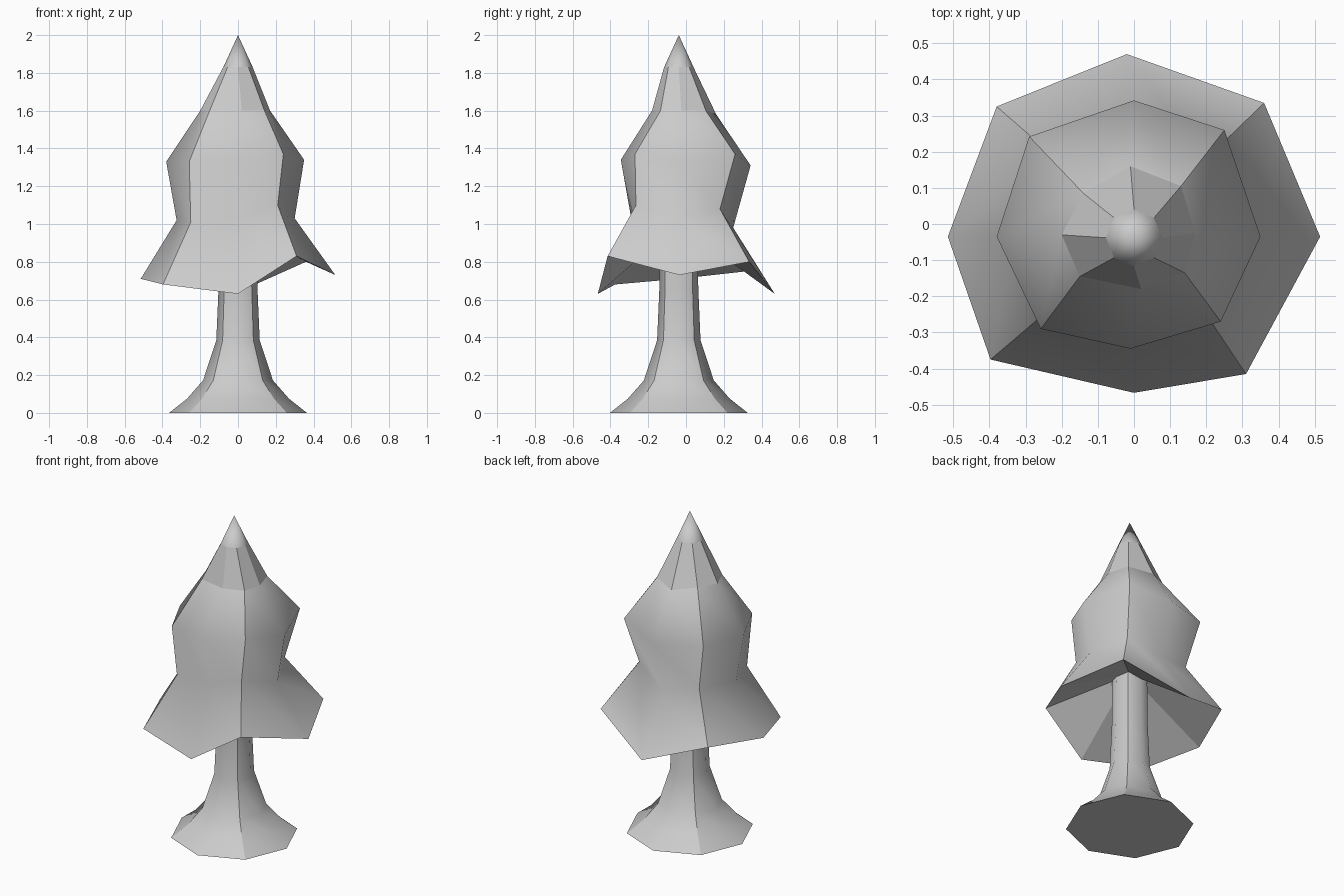
import bpy, bmesh, math

if "Cube" in bpy.data.objects:
    bpy.data.objects.remove(bpy.data.objects["Cube"])

CY = -0.038  # the tree's axis sits slightly forward of the origin


def octagon(r, z):
    """Eight points round the axis, starting at the back and going clockwise."""
    return [(r * math.sin(i * math.pi / 4), CY + r * math.cos(i * math.pi / 4), z)
            for i in range(8)]


def loft(name, rings, bottom=None, top=None, flat_segments=()):
    """Bridge rings into a skin creased along its four corners; close the ends
    with a fan to a point or a flat cap."""
    bm = bmesh.new()
    loops = [[bm.verts.new(p) for p in ring] for ring in rings]
    n = len(loops[0])
    for s, (a, b) in enumerate(zip(loops, loops[1:])):
        for i in range(n):
            j = (i + 1) % n
            f = bm.faces.new((a[i], a[j], b[j], b[i]))
            f.smooth = s not in flat_segments
        for i in range(1, n, 2):
            bm.edges.get((a[i], b[i])).smooth = False
    for loop, tip, smooth in ((loops[0], bottom, False), (loops[-1], top, True)):
        if tip is None:
            bm.faces.new(loop)
        else:
            t = bm.verts.new(tip)
            for i in range(n):
                bm.faces.new((loop[i], loop[(i + 1) % n], t)).smooth = smooth
        for i in range(n):
            bm.edges.get((loop[i], loop[(i + 1) % n])).smooth = False
    bmesh.ops.recalc_face_normals(bm, faces=bm.faces[:])
    mesh = bpy.data.meshes.new(name)
    bm.to_mesh(mesh)
    bm.free()
    ob = bpy.data.objects.new(name, mesh)
    bpy.context.collection.objects.link(ob)
    return ob


# Trunk flaring out to the roots
trunk_profile = [(0.365, 0), (0.27, 0.075), (0.185, 0.172), (0.115, 0.385), (0.103, 0.66), (0.10, 0.96)]
loft("trunk", [octagon(r, z) for r, z in trunk_profile])

# Foliage: irregular octagonal rings, from back clockwise
skirt = [(-0.02, 0.47, 0.63), (0.36, 0.335, 0.80), (0.515, -0.035, 0.73), (0.31, -0.415, 0.83),
         (0, -0.467, 0.63), (-0.397, -0.375, 0.68), (-0.515, -0.035, 0.71), (-0.38, 0.325, 0.75)]
waist = [(-0.01, 0.25, 0.98), (0.20, 0.18, 1.08), (0.30, -0.035, 1.03), (0.21, -0.265, 1.10),
         (0, -0.29, 1.03), (-0.25, -0.25, 1.01), (-0.325, -0.035, 1.02), (-0.225, 0.19, 1.03)]
belly = [(0, 0.342, 1.31), (0.25, 0.26, 1.37), (0.35, -0.035, 1.34), (0.24, -0.27, 1.37),
         (-0.01, -0.345, 1.34), (-0.258, -0.29, 1.33), (-0.38, -0.035, 1.33), (-0.29, 0.242, 1.33)]
shoulder = [(-0.01, 0.16, 1.58), (0.13, 0.105, 1.6), (0.17, -0.025, 1.6), (0.14, -0.135, 1.6),
            (0.02, -0.18, 1.6), (-0.15, -0.145, 1.6), (-0.20, -0.03, 1.6), (-0.14, 0.085, 1.6)]
# the underside rises as a faceted hollow towards the trunk
loft("foliage", [skirt, waist, belly, shoulder, octagon(0.078, 1.83)],
     bottom=(0, CY, 1.0), top=(0, CY, 2.0), flat_segments=(3,))
